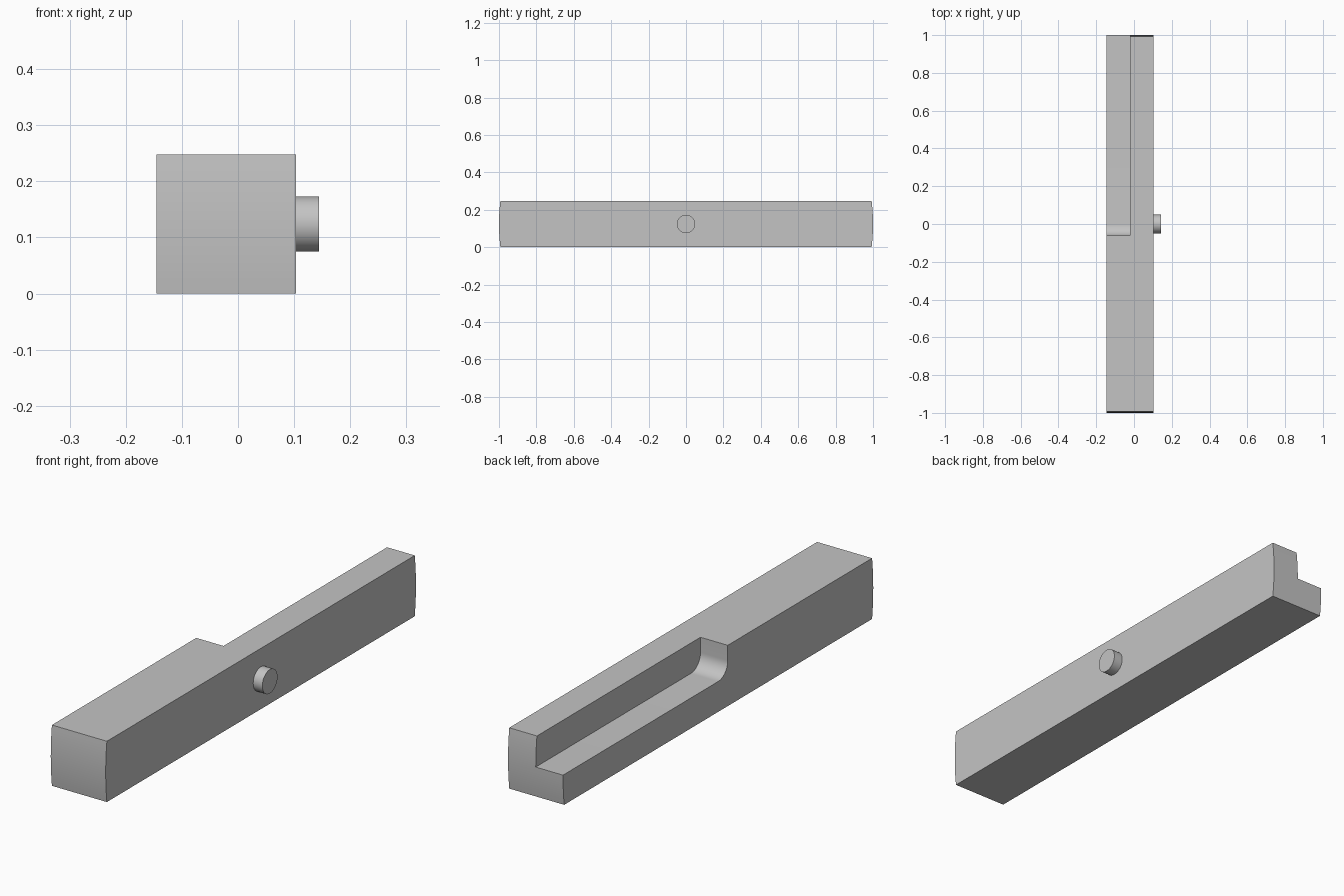
import bpy, bmesh, math

cube = bpy.data.objects.get("Cube")
if cube:
    bpy.data.objects.remove(cube, do_unlink=True)

# Main dimensions
LEFT, RIGHT, LAP = -0.145, 0.103, -0.022
HEIGHT = 0.248
MID = HEIGHT / 2
FILLET = 0.062

grey = bpy.data.materials.new("plain grey")
grey.use_nodes = True
colour = (0.55, 0.55, 0.55, 1)
grey.diffuse_color = colour
grey.node_tree.nodes["Principled BSDF"].inputs["Base Color"].default_value = colour


def arc(cy, cz, radius, start, end, steps):
    """Points (y, z) on an arc, angles in degrees."""
    angles = [math.radians(start + (end - start) * i / steps) for i in range(steps + 1)]
    return [(cy + radius * math.cos(a), cz + radius * math.sin(a)) for a in angles]


def extrude_x(name, profile, x0, x1):
    """Solid made by sweeping a (y, z) profile from x0 to x1."""
    bm = bmesh.new()
    face = bm.faces.new([bm.verts.new((x0, y, z)) for y, z in profile])
    swept = bmesh.ops.extrude_face_region(bm, geom=[face])["geom"]
    verts = [v for v in swept if isinstance(v, bmesh.types.BMVert)]
    bmesh.ops.translate(bm, verts=verts, vec=(x1 - x0, 0, 0))
    bmesh.ops.recalc_face_normals(bm, faces=bm.faces)
    mesh = bpy.data.meshes.new(name)
    bm.to_mesh(mesh)
    bm.free()
    mesh.materials.append(grey)
    obj = bpy.data.objects.new(name, mesh)
    bpy.context.collection.objects.link(obj)
    return obj


def smooth(obj):
    bpy.ops.object.select_all(action="DESELECT")
    obj.select_set(True)
    bpy.context.view_layer.objects.active = obj
    bpy.ops.object.shade_smooth_by_angle(angle=math.radians(30))


# Bar with gently rounded ends
half = math.degrees(math.asin(MID))
ends = arc(0, MID, 1, -half, half, 12) + arc(0, MID, 1, 180 - half, 180 + half, 12)
bar = extrude_x("bar", ends, LEFT, RIGHT)

# Half-depth lap cut with a filleted inner corner
lap = arc(0, MID + FILLET, FILLET, 180, 270, 12)
lap += [(1.2, MID), (1.2, HEIGHT + 0.1), (-FILLET, HEIGHT + 0.1)]
cutter = extrude_x("lap_cutter", lap, LEFT - 0.1, LAP)
cutter.hide_render = True

cut = bar.modifiers.new("lap", "BOOLEAN")
cut.operation = "DIFFERENCE"
cut.solver = "EXACT"
cut.object = cutter
bpy.ops.object.select_all(action="DESELECT")
bar.select_set(True)
bpy.context.view_layer.objects.active = bar
bpy.ops.object.modifier_apply(modifier=cut.name)
bpy.data.objects.remove(cutter, do_unlink=True)
smooth(bar)

# Round pivot peg on the side
peg = extrude_x("pivot_peg", arc(0, MID, 0.049, 0, 352.5, 47), RIGHT - 0.01, 0.144)
smooth(peg)
